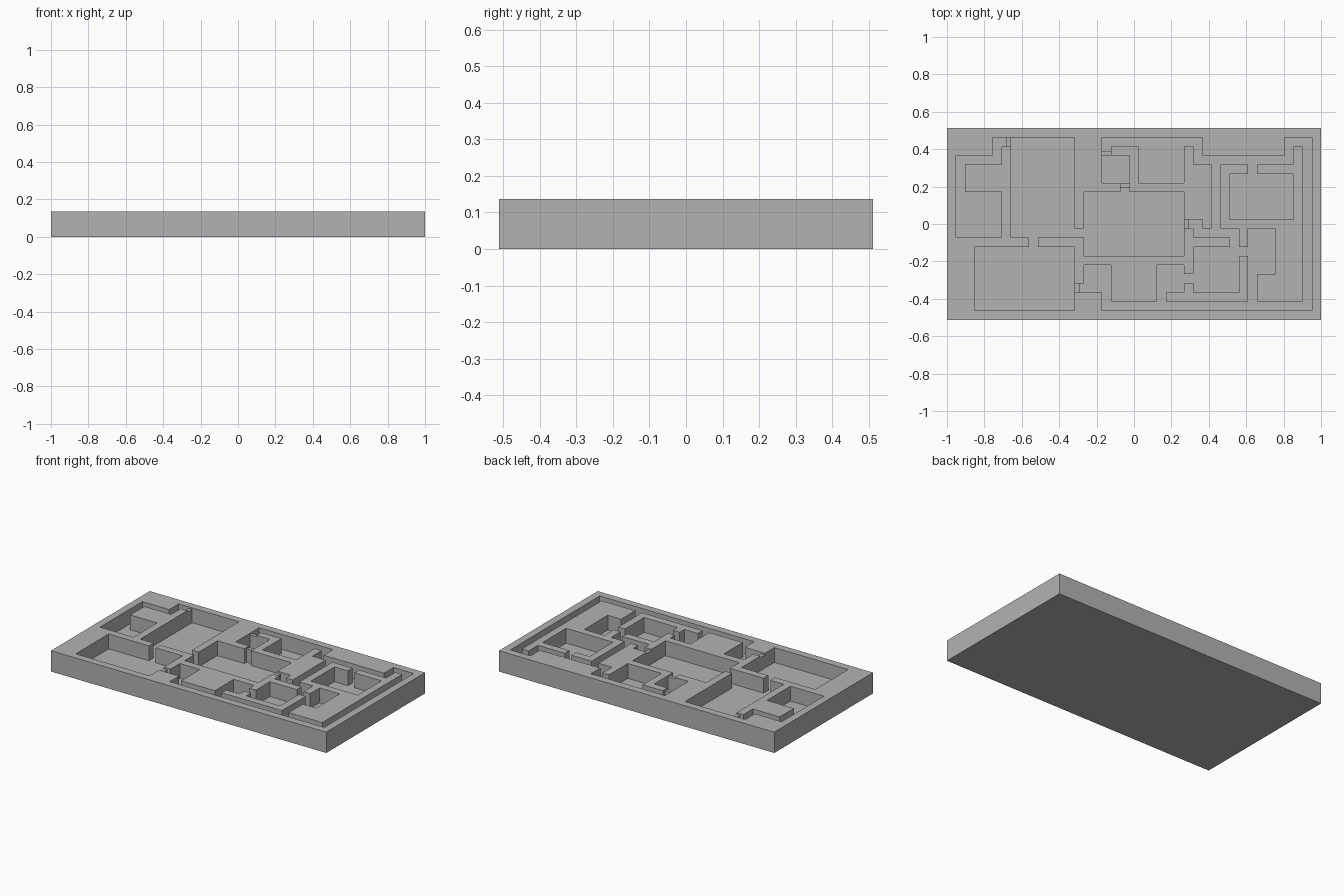
import bpy
import bmesh

cube = bpy.data.objects.get("Cube")
if cube:
    bpy.data.objects.remove(cube, do_unlink=True)

# Square cells: columns run left to right, rows run back to front
COLS, ROWS = 41, 21
CELL = 2 / COLS
TOP, FLOOR, DOOR_TOP = 2.8 * CELL, 0.8 * CELL, 2.6 * CELL

# Rooms: first column, first row, end column, end row
ROOMS = {
    "west_room": (1, 7, 6, 12),
    "north_hall": (7, 1, 14, 12),
    "great_hall": (15, 7, 26, 14),
    "south_hall": (3, 13, 14, 20),
    "south_closet": (15, 15, 18, 18),
    "store": (23, 15, 26, 18),
    "chamber": (27, 13, 32, 18),
    "north_closet": (17, 3, 20, 6),
    "north_room": (21, 1, 26, 6),
    "east_room": (31, 5, 38, 10),
    "east_cell": (33, 11, 36, 16),
}

# Corridors, one cell wide, walked from corner to corner
CORRIDORS = {
    "west_passage": [(6, 1), (5, 1), (5, 3), (1, 3), (1, 6)],
    "outer_passage": [(17, 18), (17, 19), (39, 19), (39, 1), (37, 1),
                      (37, 3), (27, 3), (27, 1), (17, 1), (17, 2)],
    "cross_passage": [(29, 3), (29, 11)],
    "middle_passage": [(26, 10), (27, 10), (27, 11), (31, 11), (31, 12)],
    "cell_passage": [(33, 16), (33, 19)],
}
OPENINGS = [(9, 12), (14, 11), (14, 17), (19, 6), (33, 4),
            (26, 16), (32, 13), (23, 18)]

# Doors: cell, and the half of the cell that the door fills
DOORS = [((6, 1), "right"), ((17, 2), "front"), ((19, 6), "back"),
         ((26, 10), "left"), ((14, 17), "left")]


def make_material(name, value):
    mat = bpy.data.materials.new(name)
    mat.use_nodes = True
    color = (value, value, value, 1)
    mat.diffuse_color = color
    mat.node_tree.nodes["Principled BSDF"].inputs["Base Color"].default_value = color
    return mat


def add_object(name, bm, mat):
    mesh = bpy.data.meshes.new(name)
    bmesh.ops.recalc_face_normals(bm, faces=bm.faces)
    bm.to_mesh(mesh)
    bm.free()
    mesh.materials.append(mat)
    obj = bpy.data.objects.new(name, mesh)
    bpy.context.collection.objects.link(obj)


def to_xy(col, row):
    return (col - COLS / 2) * CELL, (ROWS / 2 - row) * CELL


def block(c0, r0, c1, r1):
    return {(c, r) for c in range(c0, c1) for r in range(r0, r1)}


def floor_cells():
    cells = set(OPENINGS)
    for room in ROOMS.values():
        cells |= block(*room)
    for path in CORRIDORS.values():
        for (ca, ra), (cb, rb) in zip(path, path[1:]):
            cells |= block(min(ca, cb), min(ra, rb),
                           max(ca, cb) + 1, max(ra, rb) + 1)
    return cells


def build_slab(mat):
    cells = floor_cells()
    bm = bmesh.new()
    # Top surface
    grid = [[bm.verts.new((*to_xy(c, r), TOP)) for c in range(COLS + 1)]
            for r in range(ROWS + 1)]
    sunk = []
    for r in range(ROWS):
        for c in range(COLS):
            face = bm.faces.new((grid[r][c], grid[r + 1][c],
                                 grid[r + 1][c + 1], grid[r][c + 1]))
            if (c, r) in cells:
                sunk.append(face)
    rim = [e for e in bm.edges if e.is_boundary]

    # Sink the rooms and corridors
    result = bmesh.ops.extrude_face_region(bm, geom=sunk)["geom"]
    for v in result:
        if isinstance(v, bmesh.types.BMVert):
            v.co.z = FLOOR
    left_over = [f for f in sunk if f.is_valid]
    if left_over:
        bmesh.ops.delete(bm, geom=left_over, context="FACES")

    # Outer sides and underside
    result = bmesh.ops.extrude_edge_only(bm, edges=rim)["geom"]
    for v in result:
        if isinstance(v, bmesh.types.BMVert):
            v.co.z = 0
    bottom = [e for e in bm.edges if all(v.co.z == 0 for v in e.verts)]
    bmesh.ops.edgeloop_fill(bm, edges=bottom)
    add_object("floor_plan_slab", bm, mat)


def build_door(index, cell, half, mat):
    c0, r0 = cell
    c1, r1 = c0 + 1, r0 + 1
    if half == "left":
        c1 -= 0.5
    elif half == "right":
        c0 += 0.5
    elif half == "back":
        r1 -= 0.5
    else:
        r0 += 0.5
    x0, y0 = to_xy(c0, r1)
    x1, y1 = to_xy(c1, r0)
    bm = bmesh.new()
    bmesh.ops.create_cube(bm, size=1)
    for v in bm.verts:
        v.co = (x1 if v.co.x > 0 else x0,
                y1 if v.co.y > 0 else y0,
                DOOR_TOP if v.co.z > 0 else FLOOR)
    add_object(f"door_{index}", bm, mat)


stone = make_material("stone grey", 0.45)
build_slab(stone)
for number, (cell, half) in enumerate(DOORS, start=1):
    build_door(number, cell, half, stone)
